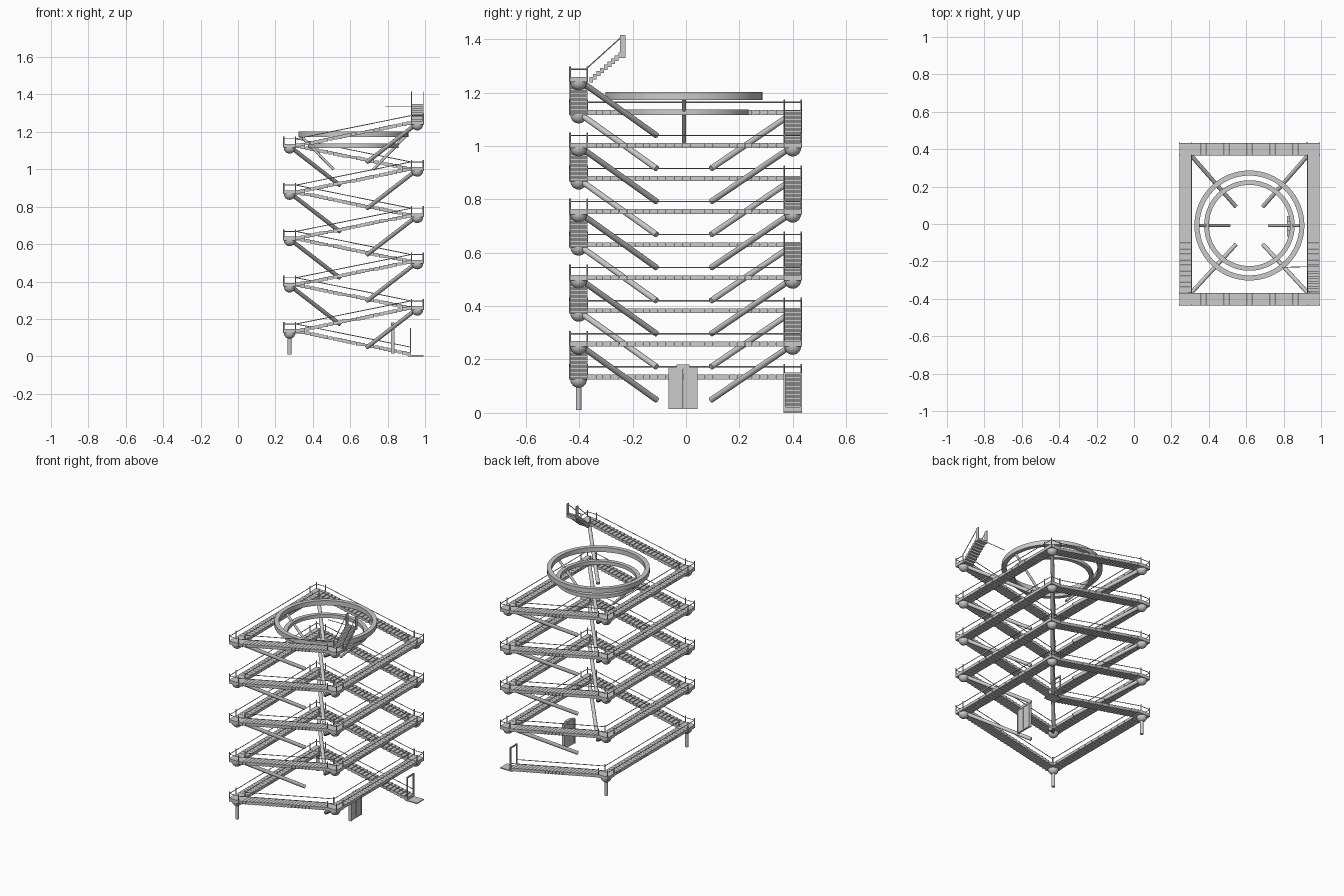
import bpy, bmesh, math
from mathutils import Vector, Matrix

if "Cube" in bpy.data.objects:
    bpy.data.objects.remove(bpy.data.objects["Cube"])

XL, XR, YF, YB = 0.276, 0.959, -0.402, 0.400   # corner centres of the stair tower
CX, CY = 0.617, -0.008                         # tower axis
H = 0.034                                      # half width of landings and decks
TH = 0.02                                      # deck thickness
N = 25                                         # slats per run


def level(k):
    return 0.001 + 0.1238 * k


def corner(k):
    # landings at the start and end of level k
    return ((XL, YB), (XL, YF)) if k % 2 else ((XR, YF), (XR, YB))


def box(bm, c, s):
    m = Matrix.Translation(c) @ Matrix.Diagonal((s[0], s[1], s[2], 1))
    bmesh.ops.create_cube(bm, size=1, matrix=m)


def rod(bm, a, b, r, n=12):
    a, b = Vector(a), Vector(b)
    d = b - a
    m = Matrix.Translation((a + b) / 2) @ d.to_track_quat('Z', 'Y').to_matrix().to_4x4()
    bmesh.ops.create_cone(bm, cap_ends=True, segments=n, radius1=r, radius2=r,
                          depth=d.length, matrix=m)


def dome(bm, c, r):
    part = bmesh.new()
    bmesh.ops.create_uvsphere(part, u_segments=20, v_segments=12, radius=r)
    bmesh.ops.delete(part, geom=[v for v in part.verts if v.co.z > 0.001], context='VERTS')
    bmesh.ops.holes_fill(part, edges=[e for e in part.edges if e.is_boundary], sides=0)
    bmesh.ops.translate(part, verts=part.verts, vec=c)
    tmp = bpy.data.meshes.new("tmp")
    part.to_mesh(tmp)
    part.free()
    bm.from_mesh(tmp)
    bpy.data.meshes.remove(tmp)


def finish(bm, name, smooth=False):
    me = bpy.data.meshes.new(name)
    bm.to_mesh(me)
    bm.free()
    ob = bpy.data.objects.new(name, me)
    bpy.context.collection.objects.link(ob)
    if smooth:
        bpy.ops.object.select_all(action='DESELECT')
        ob.select_set(True)
        bpy.context.view_layer.objects.active = ob
        bpy.ops.object.shade_smooth_by_angle(angle=math.radians(40))


def ring(name, r_in, r_out, z0, z1):
    # square-section ring spun around the tower axis
    bm = bmesh.new()
    vs = [bm.verts.new((CX + r, CY, z)) for r, z in
          ((r_in, z0), (r_out, z0), (r_out, z1), (r_in, z1))]
    es = [bm.edges.new((vs[i], vs[(i + 1) % 4])) for i in range(4)]
    bmesh.ops.spin(bm, geom=vs + es, cent=(CX, CY, 0), axis=(0, 0, 1),
                   angle=2 * math.pi, steps=64, use_merge=True)
    bmesh.ops.remove_doubles(bm, verts=bm.verts, dist=1e-5)
    bmesh.ops.recalc_face_normals(bm, faces=bm.faces)
    finish(bm, name, True)


slabs, domes, posts, rails, struts, legs, flights, walks = [bmesh.new() for _ in range(8)]


def landing(x, y, z):
    sx, sy = (1 if x > CX else -1), (1 if y > CY else -1)
    box(slabs, (x, y, z + TH / 2), (2 * H, 2 * H, TH))
    dome(domes, (x, y, z), 0.031)
    p = H - 0.002
    for i in (-1, 1):
        for j in (-1, 1):
            rod(posts, (x + i * p, y + j * p, z), (x + i * p, y + j * p, z + 0.059), 0.0033, 8)
    # guard rails on the two outer edges
    rod(rails, (x + sx * p, y - p, z + 0.048), (x + sx * p, y + p, z + 0.048), 0.0023, 6)
    rod(rails, (x - p, y + sy * p, z + 0.048), (x + p, y + sy * p, z + 0.048), 0.0023, 6)


for k in range(11):
    z = level(k)
    ends = corner(k)
    # landings with domes; struts reach down towards the tower axis
    for i, (x, y) in enumerate(ends):
        if k == 0 or (k == 10 and i == 1):
            continue
        landing(x, y, z)
        if k == 1:
            rod(legs, (x, y, 0.01), (x, y, z - 0.02), 0.0105, 16)
        else:
            sx, sy = (1 if x > CX else -1), (1 if y > CY else -1)
            rod(struts, (x - sx * 0.012, y - sy * 0.014, z - 0.002),
                (CX + sx * 0.073, CY + sy * 0.102, z - 0.2), 0.011, 16)
    # level walkway along y
    if 0 < k < 10:
        x = ends[0][0]
        y0, y1 = YF + H, YB - H
        pitch = (y1 - y0) / N
        for n in range(N):
            box(walks, (x, y0 + (n + 0.5) * pitch, z + TH / 2), (2 * H - 0.004, pitch * 0.94, TH - 0.002))
        for s in (-1, 1):
            xx = x + s * (H - 0.002)
            rod(rails, (xx, y0, z + 0.048), (xx, y1, z + 0.048), 0.0023, 6)
    # stepped flight along x to the next level
    if k < 10:
        x0, y = ends[1]
        x1 = corner(k + 1)[0][0]
        d = 1 if x1 > x0 else -1
        xa, xb, z1 = x0 + d * H, x1 - d * H, level(k + 1)
        pitch = (xb - xa) / N
        for n in range(N):
            t = (n + 0.5) / N
            box(flights, (xa + t * (xb - xa), y, z + t * (z1 - z) + TH / 2),
                (abs(pitch) * 0.95, 2 * H - 0.002, TH - 0.002))
        for s in (-1, 1):
            yy = y + s * (H - 0.002)
            rod(rails, (xa, yy, z + 0.048), (xb, yy, z1 + 0.048), 0.0023, 6)

# short exit stair at the top
exit_stair = bmesh.new()
zt = level(10)
for n in range(9):
    box(exit_stair, (XR, YF + 0.047 + n * 0.0136, zt + 0.009 + n * 0.0115),
        (2 * H, 0.0142, 0.02))
for s in (-1, 1):
    x = XR + s * (H - 0.002)
    box(exit_stair, (x, -0.237, 1.375), (0.004, 0.022, 0.08))
    rod(rails, (x, YF + H, zt + 0.055), (x, -0.245, 1.405), 0.0023, 6)
box(exit_stair, (XR, -0.237, 1.337), (2 * H, 0.022, 0.014))
# thin bar beside the exit stair
rod(rails, (0.79, -0.232, 1.337), (0.93, -0.228, 1.337), 0.002, 8)

# entrance plate and arch at the foot
entry = bmesh.new()
box(entry, (XR - 0.008, YB, 0.003), (0.082, 2 * H, 0.006))
for s in (-1, 1):
    box(entry, (0.922, YB + s * (H - 0.003), 0.075), (0.007, 0.007, 0.15))
box(entry, (0.922, YB, 0.147), (0.007, 2 * H, 0.008))

# double door inside the tower
door = bmesh.new()
dx, dy = 0.827, -0.011
for s in (-1, 1):
    box(door, (dx, dy + s * 0.0245, 0.090), (0.012, 0.047, 0.150))
    box(door, (dx, dy + s * 0.0515, 0.092), (0.018, 0.006, 0.156))
box(door, (dx, dy, 0.168), (0.018, 0.109, 0.008))
box(door, (dx, dy, 0.175), (0.018, 0.05, 0.012))

# slanted arms that carry the rings
arms = bmesh.new()
for s in (-1, 1):
    rod(arms, (CX + s * 0.28, CY, 1.178), (CX + s * 0.105, CY, 0.998), 0.0075, 12)

finish(slabs, "landings")
finish(flights, "stair_flights")
finish(walks, "walkways")
finish(exit_stair, "exit_stair")
finish(entry, "entrance_arch")
finish(door, "double_door")
for bm, name in ((domes, "landing_domes"), (posts, "rail_posts"), (rails, "handrails"),
                 (struts, "struts"), (legs, "legs"), (arms, "ring_arms")):
    finish(bm, name, True)

# two rings at the top
ring("upper_ring", 0.267, 0.294, 1.172, 1.201)
ring("lower_ring", 0.217, 0.242, 1.115, 1.137)
